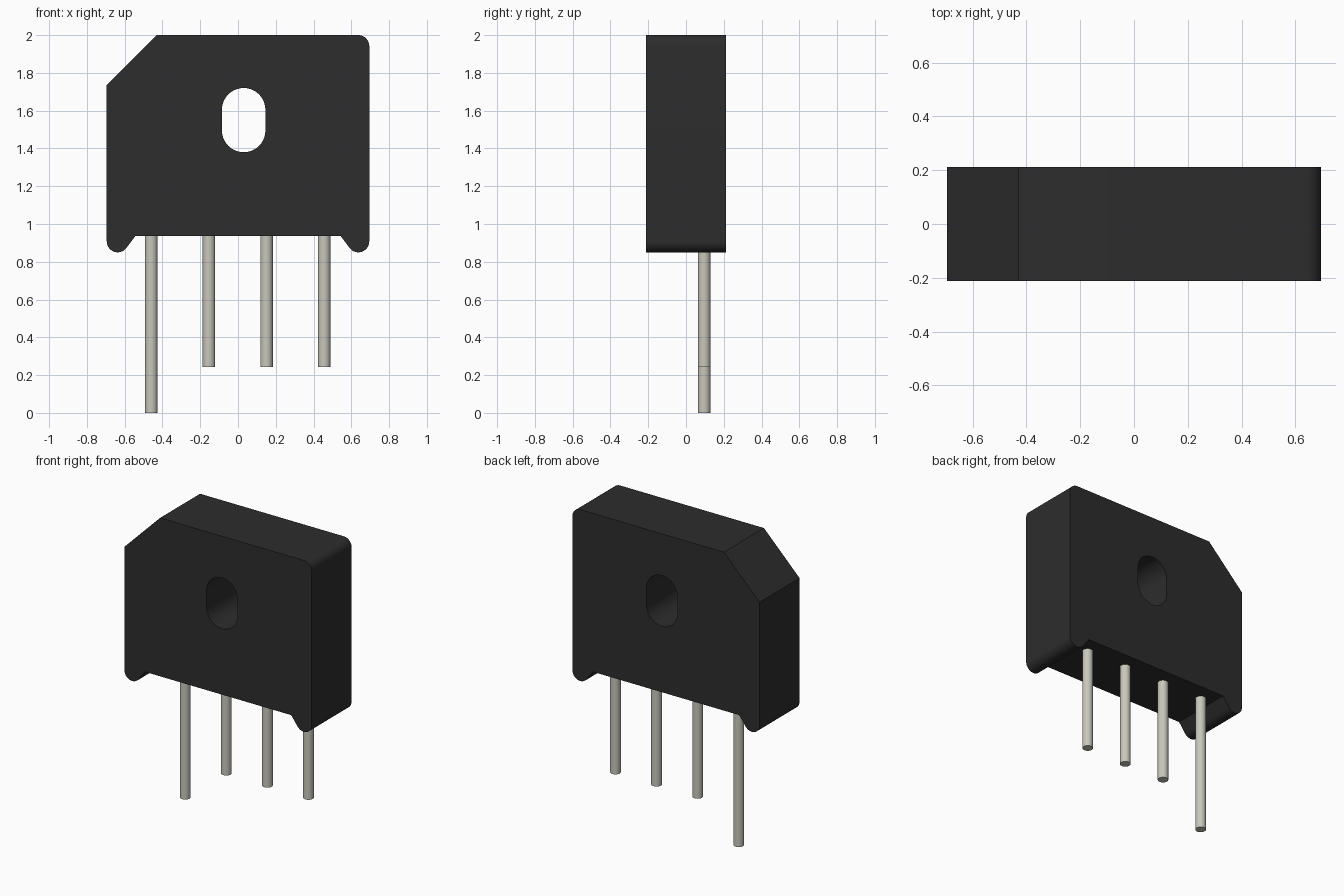
import bpy, bmesh
from math import cos, sin, radians

if "Cube" in bpy.data.objects:
    bpy.data.objects.remove(bpy.data.objects["Cube"], do_unlink=True)


def material(name, color):
    mat = bpy.data.materials.new(name)
    mat.use_nodes = True
    mat.diffuse_color = (*color, 1)
    mat.node_tree.nodes["Principled BSDF"].inputs["Base Color"].default_value = (*color, 1)
    return mat


def arc(cx, cz, radius, start, end, steps=12):
    angles = [radians(start + (end - start) * i / steps) for i in range(steps + 1)]
    return [(cx + radius * cos(a), cz + radius * sin(a)) for a in angles]


def prism(name, outline, half_depth, mat):
    """Extrude an x-z outline along y."""
    bm = bmesh.new()
    face = bm.faces.new([bm.verts.new((x, -half_depth, z)) for x, z in outline])
    new = bmesh.ops.extrude_face_region(bm, geom=[face])["geom"]
    verts = [v for v in new if isinstance(v, bmesh.types.BMVert)]
    bmesh.ops.translate(bm, verts=verts, vec=(0, 2 * half_depth, 0))
    bmesh.ops.recalc_face_normals(bm, faces=bm.faces)
    mesh = bpy.data.meshes.new(name)
    bm.to_mesh(mesh)
    bm.free()
    mesh.materials.append(mat)
    obj = bpy.data.objects.new(name, mesh)
    bpy.context.collection.objects.link(obj)
    return obj


def activate(obj):
    bpy.ops.object.select_all(action="DESELECT")
    obj.select_set(True)
    bpy.context.view_layer.objects.active = obj


black = material("black plastic", (0.026, 0.026, 0.026))
metal = material("tinned metal", (0.58, 0.57, 0.50))

# Case outline: rounded feet, rounded top corner, chamfered top corner
W, R, FLOOR = 0.695, 0.058, 0.937
SLOPE = 37
foot_x, foot_z = W - R, 0.85 + R
outline = [(-W, 1.735)]
outline += arc(-foot_x, foot_z, R, 180, 360 - SLOPE)
outline += [(-0.543, FLOOR), (0.543, FLOOR)]
outline += arc(foot_x, foot_z, R, 180 + SLOPE, 360)
outline += arc(foot_x, 2 - R, R, 0, 90)
outline += [(-0.43, 2)]
body = prism("case", outline, 0.212, black)

# Mounting slot cut through the case
slot = arc(0.03, 1.605, 0.115, 0, 180, 20) + arc(0.03, 1.495, 0.115, 180, 360, 20)
cutter = prism("slot_cutter", slot, 0.4, black)
cutter.hide_render = True
cut = body.modifiers.new("slot", "BOOLEAN")
cut.operation = "DIFFERENCE"
cut.solver = "EXACT"
cut.object = cutter
activate(body)
bpy.ops.object.modifier_apply(modifier=cut.name)
bpy.data.objects.remove(cutter, do_unlink=True)
bpy.ops.object.shade_smooth_by_angle(angle=radians(30))

# Four leads, the first one longer
TOP = FLOOR + 0.005
for i in range(4):
    bottom = 0 if i == 0 else 0.243
    x = -0.459 + 0.305 * i
    bpy.ops.mesh.primitive_cylinder_add(vertices=32, radius=0.033, depth=TOP - bottom,
                                        location=(x, 0.096, (TOP + bottom) / 2))
    lead = bpy.context.object
    lead.name = "long_lead" if i == 0 else f"lead_{i}"
    lead.data.materials.append(metal)
    activate(lead)
    bpy.ops.object.shade_smooth_by_angle(angle=radians(30))
